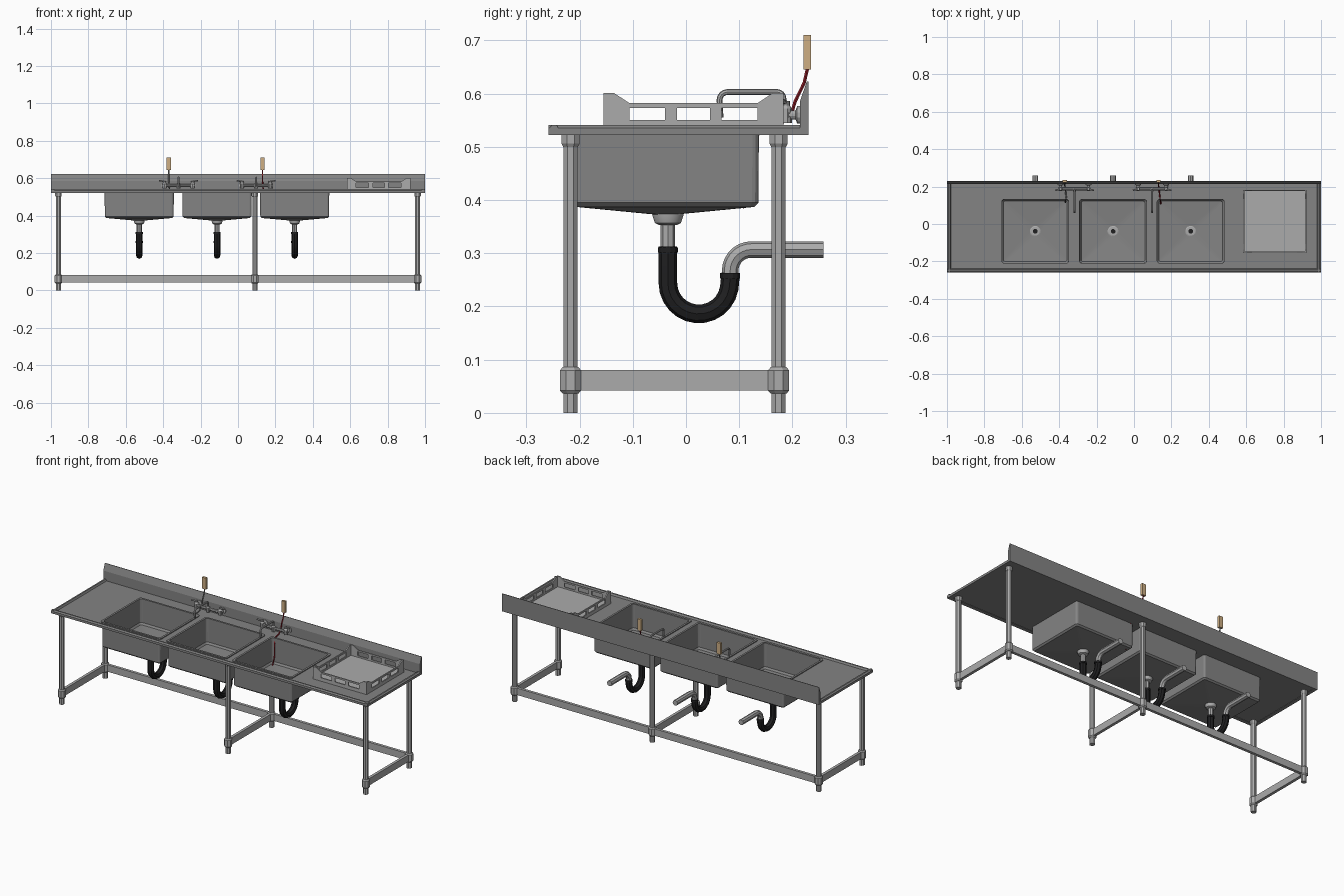
import bpy, bmesh, math
from mathutils import Vector, Matrix

if "Cube" in bpy.data.objects:
    bpy.data.objects.remove(bpy.data.objects["Cube"])


def material(name, rgb):
    m = bpy.data.materials.new(name)
    m.diffuse_color = (*rgb, 1)
    m.use_nodes = True
    m.node_tree.nodes["Principled BSDF"].inputs["Base Color"].default_value = m.diffuse_color
    return m


STEEL = material("dark steel", (0.23, 0.23, 0.23))
LIGHT = material("light steel", (0.41, 0.41, 0.41))
BLACK = material("black rubber", (0.014, 0.014, 0.015))
TAN = material("tan tag", (0.62, 0.43, 0.23))
RED = material("red cord", (0.28, 0.012, 0.02))
GREY = material("grey cord", (0.2, 0.2, 0.2))


def finish(name, bm, mat, smooth=False):
    bmesh.ops.recalc_face_normals(bm, faces=bm.faces)
    me = bpy.data.meshes.new(name)
    bm.to_mesh(me)
    bm.free()
    ob = bpy.data.objects.new(name, me)
    bpy.context.collection.objects.link(ob)
    me.materials.append(mat)
    if smooth:
        shade(ob)
    return ob


def shade(ob):
    bpy.ops.object.select_all(action='DESELECT')
    ob.select_set(True)
    bpy.context.view_layer.objects.active = ob
    bpy.ops.object.shade_smooth_by_angle(angle=math.radians(40))


def prism(name, polys, a, b, axis, mat):
    """Extrude 2D outlines (p, z) from a to b along x or y."""
    bm = bmesh.new()
    for poly in polys:
        put = (lambda p, q, t: (t, p, q)) if axis == 'x' else (lambda p, q, t: (p, t, q))
        f = bm.faces.new([bm.verts.new(put(p, q, a)) for p, q in poly])
        ext = bmesh.ops.extrude_face_region(bm, geom=[f])['geom']
        move = Vector(put(0, 0, b - a))
        bmesh.ops.translate(bm, vec=move, verts=[v for v in ext if isinstance(v, bmesh.types.BMVert)])
    return finish(name, bm, mat)


def rect(p0, p1, q0, q1):
    return [(p0, q0), (p1, q0), (p1, q1), (p0, q1)]


def box(name, x0, x1, y0, y1, z0, z1, mat):
    return prism(name, [rect(y0, y1, z0, z1)], x0, x1, 'x', mat)


def lathe(name, rings, loc, mat, sides=8, rot=None, smooth=False):
    """Stack of (radius, height) rings closed at both ends."""
    bm = bmesh.new()
    loops = []
    for r, h in rings:
        loops.append([bm.verts.new((r * math.cos(2 * math.pi * (i + .5) / sides),
                                    r * math.sin(2 * math.pi * (i + .5) / sides), h)) for i in range(sides)])
    for A, B in zip(loops, loops[1:]):
        for i in range(sides):
            j = (i + 1) % sides
            bm.faces.new((A[i], A[j], B[j], B[i]))
    bm.faces.new(loops[0])
    bm.faces.new(loops[-1])
    bm.transform(Matrix.Translation(loc) @ (rot or Matrix()))
    return finish(name, bm, mat, smooth)


def tube(name, pts, r, mat, res=2):
    cu = bpy.data.curves.new(name, 'CURVE')
    cu.dimensions = '3D'
    cu.bevel_depth, cu.bevel_resolution, cu.use_fill_caps = r, res, True
    sp = cu.splines.new('POLY')
    sp.points.add(len(pts) - 1)
    for p, c in zip(sp.points, pts):
        p.co = (*c, 1)
    ob = bpy.data.objects.new(name, cu)
    bpy.context.collection.objects.link(ob)
    cu.materials.append(mat)
    bpy.ops.object.select_all(action='DESELECT')
    ob.select_set(True)
    bpy.context.view_layer.objects.active = ob
    bpy.ops.object.convert(target='MESH')
    shade(bpy.context.object)


def arc(x, cy, cz, r, a0, a1, n):
    """Arc points in the yz plane, angles in degrees."""
    return [(x, cy + r * math.cos(math.radians(a0 + (a1 - a0) * i / n)),
             cz + r * math.sin(math.radians(a0 + (a1 - a0) * i / n))) for i in range(n + 1)]


BOWLS = (-0.528, -0.112, 0.303)
BY, HX, HY = -0.039, 0.190, 0.181     # bowl centre y and half sizes

# Deck: grid of cells with the bowl cells left out, then thickened
bm = bmesh.new()
xs = [-0.99] + [c + s * (HX - 0.008) for c in BOWLS for s in (-1, 1)] + [0.99]
ys = [-0.25, BY - HY + 0.008, BY + HY - 0.008, 0.225]
grid = [[bm.verts.new((x, y, 0.524)) for y in ys] for x in xs]
for i in range(len(xs) - 1):
    for j in range(3):
        if not (j == 1 and i % 2 == 1):
            bm.faces.new((grid[i][j], grid[i + 1][j], grid[i + 1][j + 1], grid[i][j + 1]))
ext = bmesh.ops.extrude_face_region(bm, geom=bm.faces[:])['geom']
bmesh.ops.translate(bm, vec=(0, 0, 0.007), verts=[v for v in ext if isinstance(v, bmesh.types.BMVert)])
finish("deck", bm, STEEL)

# Raised rim on three sides, and the sloped backsplash
edge = [(0, 0.522), (0, 0.535), (0.007, 0.541), (0.015, 0.541), (0.021, 0.53), (0.021, 0.522)]
prism("front_rim", [[(-0.258 + p, z) for p, z in edge]], -1, 1, 'x', STEEL)
for s, side in ((-1, "left"), (1, "right")):
    prism(side + "_rim", [[(s * (1 - p), z) for p, z in edge]], -0.258, 0.22, 'y', STEEL)
prism("backsplash", [[(0.214, 0.522), (0.23, 0.522), (0.23, 0.623), (0.227, 0.623), (0.214, 0.585)]],
      -1, 1, 'x', STEEL)


def rounded(bm, cx, hx, hy, r, z, n=3):
    out = []
    for k, (sx, sy) in enumerate(((1, 1), (-1, 1), (-1, -1), (1, -1))):
        for i in range(n + 1):
            a = math.pi / 2 * (k + i / n)
            out.append(bm.verts.new((cx + sx * (hx - r) + r * math.cos(a), BY + sy * (hy - r) + r * math.sin(a), z)))
    return out


# Bowls, drains and traps
for n, cx in enumerate(BOWLS, 1):
    bm = bmesh.new()
    # closed profile: outer shell up, over the rim, inside down; (inset, z, corner radius)
    prof = [(0.014, 0.387, .008), (0.006, 0.395, .012), (0.005, 0.525, .012), (0, 0.525, .012), (0, 0.536, .012),
            (0.011, 0.536, .012), (0.012, 0.402, .012), (0.02, 0.392, .008)]
    loops = [rounded(bm, cx, HX - d, HY - d, r, z) for d, z, r in prof]
    loops.insert(0, rounded(bm, cx, 0.022, 0.022, 0.0219, 0.373))
    loops.append(rounded(bm, cx, 0.022, 0.022, 0.0219, 0.380))
    for A, B in zip(loops, loops[1:] + loops[:1]):
        for i in range(len(A)):
            j = (i + 1) % len(A)
            bm.faces.new((A[i], A[j], B[j], B[i]))
    finish(f"bowl_{n}", bm, STEEL)
    lathe(f"drain_ring_{n}", [(0.029, 0.374), (0.029, 0.384), (0.024, 0.386)], (cx, BY, 0), LIGHT, 16)
    lathe(f"drain_hole_{n}", [(0.013, 0.385), (0.013, 0.388)], (cx, BY, 0), BLACK, 8)
    y = -0.034
    lathe(f"drain_cup_{n}", [(0.017, 0.353), (0.025, 0.357), (0.030, 0.372), (0.030, 0.376)], (cx, y, 0), LIGHT, 16,
          smooth=True)
    tube(f"tailpiece_{n}", [(cx, y, 0.36), (cx, y, 0.3)], 0.0135, LIGHT)
    tube(f"trap_{n}", [(cx, y, 0.313)] + arc(cx, 0.024, 0.244, 0.058, 180, 350, 12) + [(cx, 0.084, 0.262)],
         0.0175, BLACK)
    for zz, yy in ((0.306, y), (0.258, 0.083)):
        lathe(f"trap_clamp_{n}", [(0.0195, zz - 0.005), (0.0195, zz + 0.005)], (cx, yy, 0), BLACK, 12)
    tube(f"waste_pipe_{n}", [(cx, 0.083, 0.255)] + arc(cx, 0.123, 0.267, 0.040, 180, 90, 7) + [(cx, 0.258, 0.307)],
         0.0155, LIGHT)

# Legs, collars and lower rails
LX, LY = (-0.96, 0.09, 0.96), (-0.217, 0.174)
for x in LX:
    for y in LY:
        lathe("leg", [(0.0145, 0), (0.0145, 0.525)], (x, y, 0), LIGHT)
        lathe("leg_top_collar", [(0.015, 0.5), (0.0185, 0.506), (0.0185, 0.523)], (x, y, 0), LIGHT)
        lathe("leg_rail_collar", [(0.016, 0.036), (0.0215, 0.042), (0.0215, 0.08), (0.016, 0.086)], (x, y, 0), LIGHT)
    box("side_rail", x - 0.008, x + 0.008, LY[0], LY[1], 0.042, 0.081, LIGHT)
box("back_rail", LX[0], LX[2], LY[1] - 0.008, LY[1] + 0.008, 0.042, 0.081, LIGHT)

# Rack: a floor and four slotted walls with tall corners
RX, RY, H = 0.752, 0.014, 0.169
box("rack_floor", RX - H, RX + H, RY - H, RY + H, 0.531, 0.541, LIGHT)
wall = [rect(-H, H, 0.531, 0.55), rect(-0.12, 0.12, 0.573, 0.582)]
wall += [rect(s * 0.042 - 0.011, s * 0.042 + 0.011, 0.55, 0.573) for s in (-1, 1)]
wall += [[(s * H, 0.55), (s * H, 0.601), (s * 0.149, 0.601), (s * 0.12, 0.582), (s * 0.12, 0.55)] for s in (-1, 1)]
for k in range(4):
    ob = prism("rack_wall", wall, -H, -H + 0.007, 'y' if k % 2 else 'x', LIGHT)
    ob.data.transform(Matrix.Translation((RX, RY, 0)) @ Matrix.Rotation(math.pi * (k // 2), 4, 'Z'))

# Faucets: crossbar, two valves with levers, and a bent spout
BACK = Matrix.Rotation(-math.pi / 2, 4, 'X')
for n, fx in enumerate((-0.318, 0.097), 1):
    tube(f"faucet_bar_{n}", [(fx - 0.085, 0.187, 0.56), (fx + 0.085, 0.187, 0.56)], 0.008, LIGHT)
    for s in (-1, 1):
        x = fx + s * 0.075
        lathe("faucet_wall_flange", [(0.009, 0.187), (0.009, 0.206), (0.017, 0.209), (0.017, 0.216)],
              (x, 0, 0.56), LIGHT, 12, BACK)
        lathe("faucet_valve", [(0.012, 0.545), (0.012, 0.572), (0.008, 0.578), (0.008, 0.586)],
              (x, 0.187, 0), LIGHT, 10)
        tube("faucet_lever", [(x, 0.187, 0.583), (x + s * 0.028, 0.18, 0.587)], 0.0045, LIGHT, 1)
    lathe(f"spout_base_{n}", [(0.011, 0.545), (0.011, 0.57), (0.006, 0.576)], (fx, 0.183, 0), LIGHT, 10)
    tube(f"spout_{n}", [(fx, 0.183, 0.56)] + arc(fx, 0.171, 0.591, 0.012, 0, 90, 4)
         + arc(fx, 0.078, 0.588, 0.015, 90, 180, 4) + [(fx, 0.065, 0.555)], 0.0055, LIGHT)

# Tags on cords that hang over the bowls
for name, x, mat in (("grey", -0.37, GREY), ("red", 0.131, RED)):
    box(name + "_cord_tag", x - 0.012, x + 0.012, 0.221, 0.235, 0.645, 0.71, TAN)
    low = [(x + 0.01, 0.128, 0.5), (x + 0.011, 0.125, 0.43), (x + 0.012, 0.106, 0.385)] if mat == RED else \
        [(x + 0.002, 0.122, 0.51), (x + 0.003, 0.115, 0.47)]
    tube(name + "_cord", [(x, 0.229, 0.65), (x, 0.222, 0.62), (x, 0.205, 0.585), (x + 0.002, 0.197, 0.558),
                          (x + 0.004, 0.175, 0.541), (x + 0.008, 0.14, 0.538)] + low, 0.0035, mat, 1)
